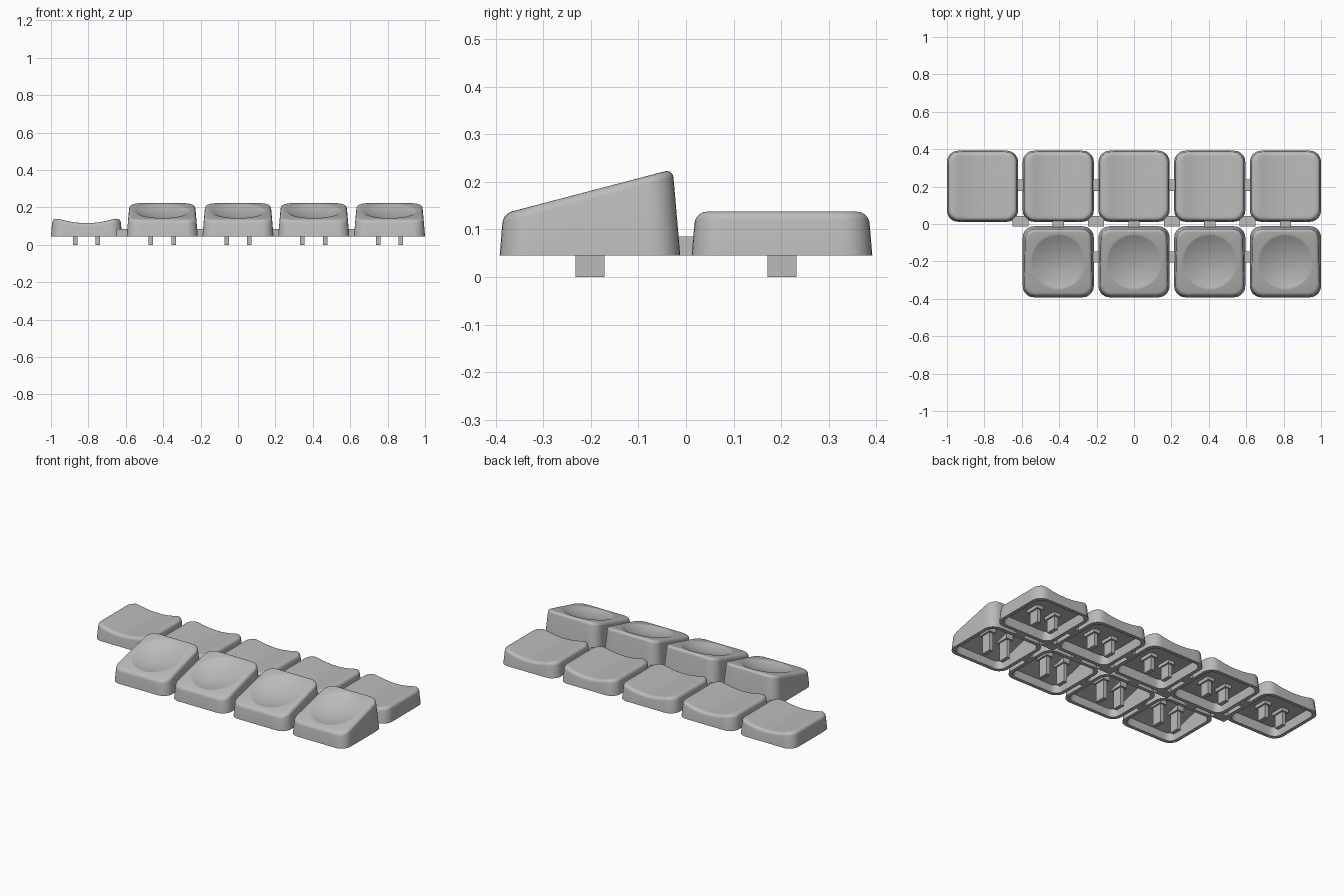
import bpy, bmesh, math
from mathutils import Vector

if "Cube" in bpy.data.objects:
    bpy.data.objects.remove(bpy.data.objects["Cube"])

PITCH, HALF, BASE = 0.405, 0.19, 0.045
ROW_Y, DISH, FILLET = 0.202, 0.145, 0.018
TAPER = 0.085
SLOPE = 0.262

grey = bpy.data.materials.new("plain grey")
grey.use_nodes = True
grey.diffuse_color = (0.5, 0.5, 0.5, 1)
grey.node_tree.nodes["Principled BSDF"].inputs["Base Color"].default_value = (0.5, 0.5, 0.5, 1)


def rounded_square(half, radius, edge=10, corner=7):
    """Outline points of a rounded square, same count for every size."""
    pts = []
    c = half - radius
    for q in range(4):
        turn = math.pi / 2 * q
        quarter = [(c + radius * math.cos(a), c + radius * math.sin(a))
                   for a in (math.pi / 2 * i / corner for i in range(corner + 1))]
        quarter += [(c - 2 * c * i / edge, half) for i in range(1, edge)]
        pts += [(x * math.cos(turn) - y * math.sin(turn),
                 x * math.sin(turn) + y * math.cos(turn)) for x, y in quarter]
    return pts


def flat_top(x, y):
    return 0.138


def sloped_top(x, y):
    return 0.181 + SLOPE * y


def trough(x, y):
    return 0.022 * max(0, 1 - (x / DISH) ** 2)


def bowl(x, y):
    return 0.03 * max(0, 1 - (x * x + y * y) / DISH ** 2)


def make_cap_mesh(name, top, dip, round_dish, roof):
    bm = bmesh.new()
    rings = []

    def ring(pts, height):
        rings.append([bm.verts.new((x, y, height(x, y))) for x, y in pts])

    def surface(x, y):
        return top(x, y) - dip(x, y)

    # inner wall from the ceiling down to the open rim
    ring(rounded_square(0.162, 0.04), lambda x, y: top(x, y) - roof)
    ring(rounded_square(0.169, 0.045), lambda x, y: BASE)
    # outer wall and rounded top edge
    ring(rounded_square(HALF, 0.06), lambda x, y: BASE)
    for i in range(6):
        a = math.pi / 2 * i / 5
        inset = FILLET * (1 - math.cos(a))
        drop = FILLET * (1 - math.sin(a))
        pts = []
        for x, y in rounded_square(HALF - inset, 0.06 - inset * 0.6):
            k = 1 - TAPER * (surface(x, y) - drop - BASE) / HALF
            pts.append((x * k, y * k))
        ring(pts, lambda x, y: surface(x, y) - drop)
    # top surface
    if round_dish:
        rim = [Vector(p).normalized() * DISH for p in rounded_square(HALF, 0.06)]
        for s in (1.02, 1, 0.96, 0.85, 0.7, 0.5, 0.3, 0.12):
            ring([p * s for p in rim], surface)
    else:
        for h in (0.155, DISH, 0.125, 0.1, 0.07, 0.04, 0.015):
            ring(rounded_square(h, h * 0.25), surface)
    for lower, upper in zip(rings, rings[1:]):
        n = len(lower)
        for i in range(n):
            j = (i + 1) % n
            bm.faces.new((lower[i], lower[j], upper[j], upper[i]))
    bm.faces.new(rings[0])
    bm.faces.new(rings[-1])
    bmesh.ops.recalc_face_normals(bm, faces=bm.faces)

    # twin stem prongs with wider feet against the ceiling
    for side in (-1, 1):
        for wide, deep, low in ((0.024, 0.062, 0), (0.045, 0.085, top(0, 0) - roof - 0.02)):
            add_box(bm, (side * 0.061, 0, 0), wide, deep, low,
                    top(0, 0) - roof + 0.013)
    mesh = bpy.data.meshes.new(name)
    bm.to_mesh(mesh)
    bm.free()
    mesh.materials.append(grey)
    return mesh


def add_box(bm, centre, wide, deep, low, high):
    verts = bmesh.ops.create_cube(bm, size=1)["verts"]
    for v in verts:
        v.co = Vector((centre[0] + v.co.x * wide, centre[1] + v.co.y * deep,
                       low + (v.co.z + 0.5) * (high - low)))


def add_object(name, mesh, x=0, y=0):
    obj = bpy.data.objects.new(name, mesh)
    bpy.context.collection.objects.link(obj)
    obj.location = (x, y, 0)
    return obj


# keycaps: five low ones behind, four tall sloped ones in front
low_mesh = make_cap_mesh("low_cap", flat_top, trough, False, 0.04)
tall_mesh = make_cap_mesh("tall_cap", sloped_top, bowl, True, 0.05)
columns = [(i - 2) * PITCH for i in range(5)]
caps = [add_object("back_keycap", low_mesh, x, ROW_Y) for x in columns]
caps += [add_object("front_keycap", tall_mesh, x, -ROW_Y) for x in columns[1:]]

bpy.ops.object.select_all(action="DESELECT")
for cap in (caps[0], caps[-1]):
    cap.select_set(True)
    bpy.context.view_layer.objects.active = cap
bpy.ops.object.shade_smooth_by_angle(angle=math.radians(35))

# linking tabs between neighbouring caps and at the corners
bm = bmesh.new()
LINK_TOP = 0.085
for i, x in enumerate(columns[:-1]):
    mid = x + PITCH / 2
    add_box(bm, (mid, ROW_Y + 0.005, 0), 0.065, 0.06, BASE, LINK_TOP)
    if i > 0:
        add_box(bm, (mid, -ROW_Y + 0.025, 0), 0.065, 0.06, BASE, LINK_TOP)
    add_box(bm, (mid, 0.015, 0), 0.086, 0.058, BASE, LINK_TOP)
for x in columns[1:]:
    add_box(bm, (x, 0, 0), 0.06, 0.065, BASE, LINK_TOP)
links = bpy.data.meshes.new("linking_tabs")
bm.to_mesh(links)
bm.free()
links.materials.append(grey)
add_object("linking_tabs", links)
